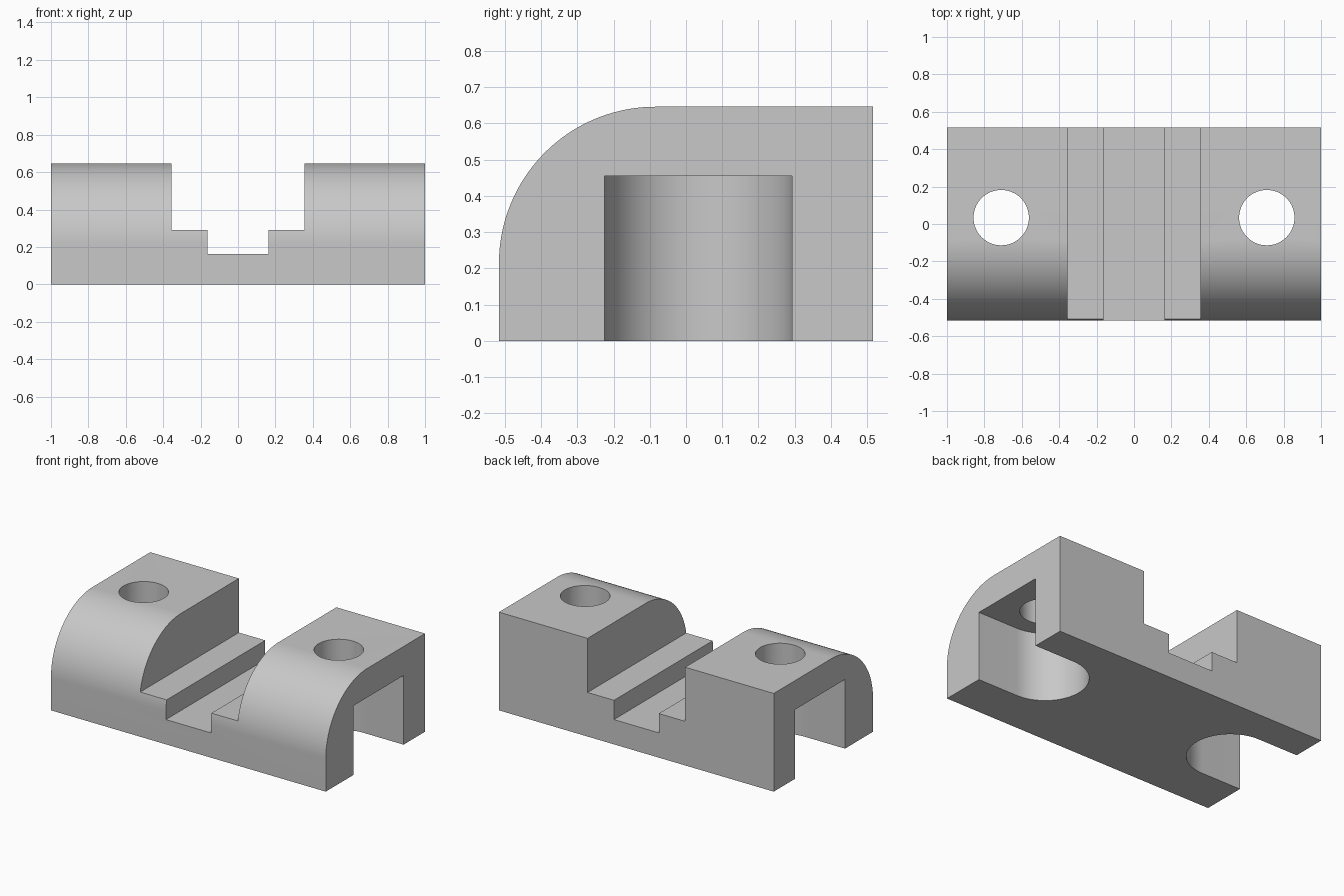
import bpy, bmesh
from math import sin, cos, pi, radians
from mathutils import Vector

if "Cube" in bpy.data.objects:
    bpy.data.objects.remove(bpy.data.objects["Cube"], do_unlink=True)

grey = bpy.data.materials.new("light grey")
grey.use_nodes = True
COLOUR = (0.58, 0.58, 0.58, 1)
grey.diffuse_color = COLOUR
grey.node_tree.nodes["Principled BSDF"].inputs["Base Color"].default_value = COLOUR


def arc(cu, cv, r, start, end, steps):
    """Points along an arc, angles in degrees."""
    angles = [radians(start + (end - start) * i / steps) for i in range(steps + 1)]
    return [(cu + r * cos(a), cv + r * sin(a)) for a in angles]


def prism(name, points, direction):
    """Extrude a closed outline of 3D points along a direction."""
    bm = bmesh.new()
    face = bm.faces.new([bm.verts.new(p) for p in points])
    ext = bmesh.ops.extrude_face_region(bm, geom=[face], use_keep_orig=True)
    moved = [g for g in ext["geom"] if isinstance(g, bmesh.types.BMVert)]
    bmesh.ops.translate(bm, verts=moved, vec=Vector(direction))
    bmesh.ops.recalc_face_normals(bm, faces=bm.faces)
    mesh = bpy.data.meshes.new(name)
    bm.to_mesh(mesh)
    bm.free()
    mesh.materials.append(grey)
    obj = bpy.data.objects.new(name, mesh)
    bpy.context.collection.objects.link(obj)
    return obj


DEPTH, HEIGHT, ROUND = 0.516, 0.646, 0.432
HOLE_X, HOLE_Y = 0.71, 0.034

# Block with a rounded upper front edge
side = [(-DEPTH, 0), (DEPTH, 0), (DEPTH, HEIGHT)]
side += arc(ROUND - DEPTH, HEIGHT - ROUND, ROUND, 90, 180, 48)
body = prism("clamp_block", [(-1, y, z) for y, z in side], (2, 0, 0))

# Stepped channel running front to back
half = [(0.163, 0.163), (0.163, 0.29), (0.355, 0.29), (0.355, 1)]
channel = half + [(-x, z) for x, z in reversed(half)]
cutters = [prism("channel_cutter", [(x, -1, z) for x, z in channel], (0, 2, 0))]

# Round-ended slots open to the sides and base, with bolt holes above
for s in (-1, 1):
    slot = arc(HOLE_X, HOLE_Y, 0.259, 90, 270, 48)
    slot += [(1.2, HOLE_Y - 0.259), (1.2, HOLE_Y + 0.259)]
    cutters.append(prism("slot_cutter", [(s * x, y, -0.2) for x, y in slot], (0, 0, 0.655)))
    hole = arc(HOLE_X, HOLE_Y, 0.148, 0, 360, 64)[:-1]
    cutters.append(prism("hole_cutter", [(s * x, y, 0.3) for x, y in hole], (0, 0, 0.6)))

bpy.ops.object.select_all(action="DESELECT")
body.select_set(True)
bpy.context.view_layer.objects.active = body
for cutter in cutters:
    cutter.hide_render = True
    mod = body.modifiers.new(cutter.name, "BOOLEAN")
    mod.operation = "DIFFERENCE"
    mod.solver = "EXACT"
    mod.object = cutter
    bpy.ops.object.modifier_apply(modifier=mod.name)
    bpy.data.objects.remove(cutter, do_unlink=True)

bpy.ops.object.shade_smooth_by_angle(angle=radians(30))
